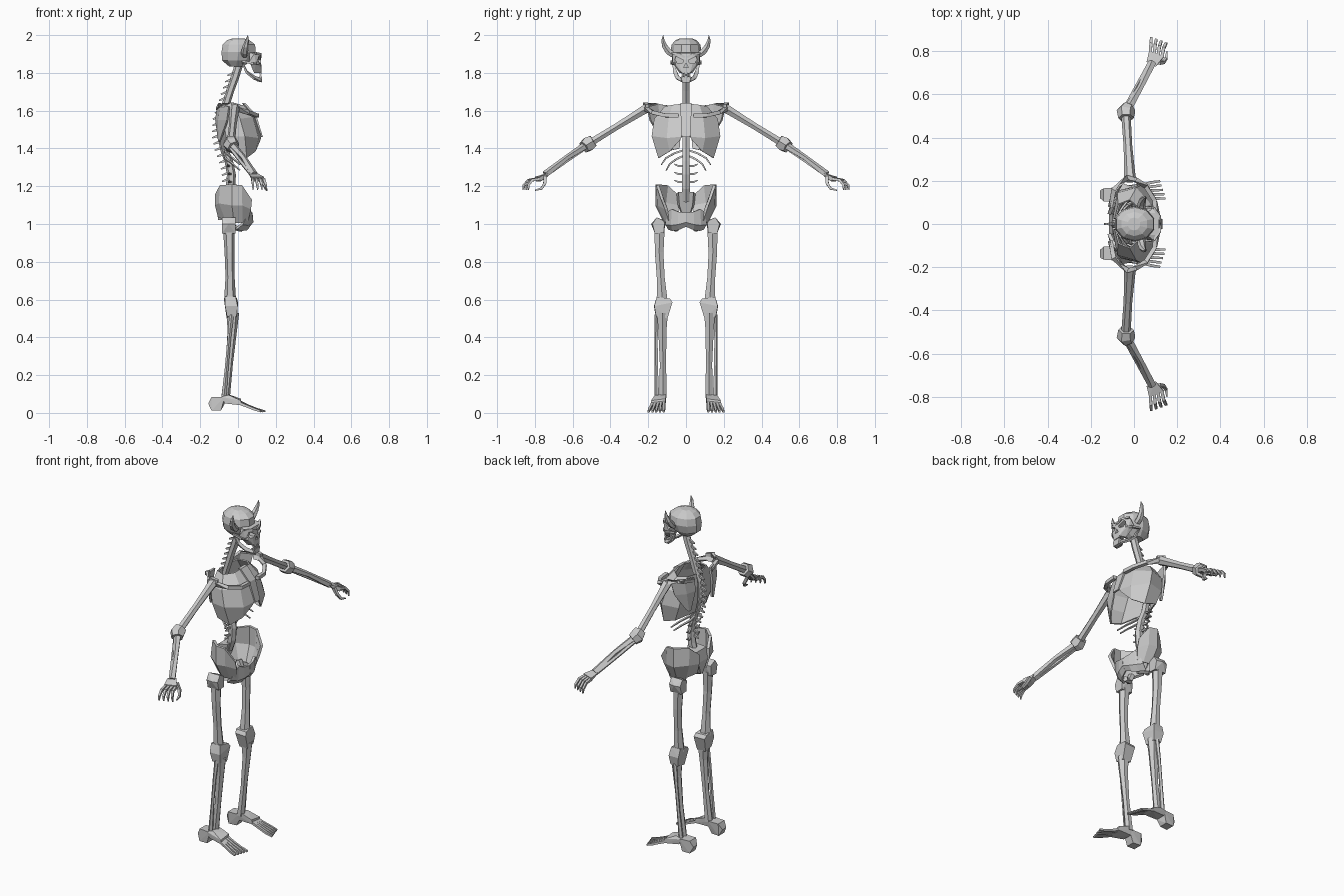
import bpy, bmesh, math
from mathutils import Vector

bone_mat = bpy.data.materials.new("bone_grey")
bone_mat.diffuse_color = (0.6, 0.6, 0.6, 1)


def finish(name, bm, mirror=False, thick=0):
    bmesh.ops.recalc_face_normals(bm, faces=bm.faces)
    me = bpy.data.meshes.new(name)
    bm.to_mesh(me)
    bm.free()
    me.materials.append(bone_mat)
    ob = bpy.data.objects.new(name, me)
    bpy.context.collection.objects.link(ob)
    if thick:
        s = ob.modifiers.new("thickness", 'SOLIDIFY')
        s.thickness, s.offset = thick, 0
    if mirror:
        m = ob.modifiers.new("mirror", 'MIRROR')
        m.use_axis = (False, True, False)
        m.use_mirror_merge = False
    return ob


def skin(bm, rows, closed):
    """Join rows of points with quads."""
    vs = [[bm.verts.new(p) for p in r] for r in rows]
    n = len(vs[0])
    for a, b in zip(vs, vs[1:]):
        for i in range(n if closed else n - 1):
            j = (i + 1) % n
            bm.faces.new((a[i], a[j], b[j], b[i]))
    if closed:
        bm.faces.new(vs[0])
        bm.faces.new(vs[-1])


def shell(name, rows, thick, mirror=True):
    bm = bmesh.new()
    skin(bm, rows, False)
    return finish(name, bm, mirror, thick)


def hull(name, pts, mirror=False, both=False):
    """Convex block; both=True adds the y-mirrored points first."""
    if both:
        pts = pts + [(x, -y, z) for x, y, z in pts]
    bm = bmesh.new()
    for p in pts:
        bm.verts.new(p)
    r = bmesh.ops.convex_hull(bm, input=bm.verts)
    bmesh.ops.delete(bm, geom=list({v for v in r["geom_interior"] if isinstance(v, bmesh.types.BMVert)}), context='VERTS')
    bmesh.ops.dissolve_limit(bm, angle_limit=0.03, verts=bm.verts, edges=bm.edges)
    return finish(name, bm, mirror)


def bone(name, pts, radii, sides=6, mirror=True, flat=1.0):
    """Bone shaft lofted along a path; flat scales the ring's second axis."""
    pts = [Vector(p) for p in pts]
    rows = []
    for i, p in enumerate(pts):
        d = (pts[min(i + 1, len(pts) - 1)] - pts[max(i - 1, 0)]).normalized()
        u = d.cross(Vector((1, 0, 0)) if abs(d.x) < 0.8 else Vector((0, 0, 1))).normalized()
        v = d.cross(u)
        rows.append([p + radii[i] * (math.cos(t) * u + flat * math.sin(t) * v)
                     for t in [2 * math.pi * (k + .5) / sides for k in range(sides)]])
    bm = bmesh.new()
    skin(bm, rows, True)
    return finish(name, bm, mirror)


def cut(ob, cutter):
    cutter.hide_render = True
    cutter.hide_set(True)
    b = ob.modifiers.new("cut", 'BOOLEAN')
    b.operation, b.object, b.solver = 'DIFFERENCE', cutter, 'EXACT'


# --- skull ---
rings = [(1.835, -.01, .04, .04), (1.865, -.005, .083, .066), (1.91, .003, .095, .082),
         (1.95, .005, .09, .076), (1.973, .002, .062, .056), (1.983, 0, .03, .03)]
bm = bmesh.new()
skin(bm, [[(c + a * math.cos(t), b * math.sin(t), z)
           for t in [math.pi * (k + .5) / 5 for k in range(10)]] for z, c, a, b in rings], True)
finish("cranium", bm)

face = hull("face", [(.115, .05, 1.905), (.085, .072, 1.9), (.095, .07, 1.855), (.06, .075, 1.86),
                     (.112, .05, 1.838), (.125, .022, 1.80), (.085, .035, 1.80), (.122, .012, 1.87),
                     (.06, .05, 1.91)], both=True)
cut(face, hull("eye_socket_cutter", [(x, y, z) for x in (.088, .16) for y, z in
                                     ((.014, 1.868), (.018, 1.852), (.045, 1.85), (.058, 1.868), (.055, 1.888))], True))
cut(face, hull("nose_cutter", [(x, y, z) for x in (.095, .16) for y, z in
                               ((0, 1.852), (.013, 1.828), (-.013, 1.828))]))
bone("brow_ridge", [(.118, .006, 1.883), (.118, .035, 1.898), (.092, .075, 1.905)], [.008, .009, .007], 4)
bone("cheekbone", [(.105, .055, 1.85), (.08, .076, 1.85), (.02, .076, 1.862)], [.011, .009, .007], 4)
bone("jaw_branch", [(.025, .066, 1.85), (.045, .058, 1.805), (.085, .045, 1.775), (.118, .022, 1.762)],
     [.008, .014, .014, .013], 4, flat=.6)
hull("chin", [(.128, .026, 1.778), (.128, .02, 1.75), (.105, .03, 1.778), (.1, .024, 1.755)], both=True)
for i in range(6):
    y = (i - 2.5) * .0085
    for nm, z in (("upper_tooth", 1.797), ("lower_tooth", 1.781)):
        hull(nm, [(.115 + a, y + b, z + c) for a in (0, .01) for b in (-.0032, .0032) for c in (-.006, .006)])
bone("horn", [(.035, .068, 1.895), (.035, .092, 1.912), (.04, .112, 1.94), (.048, .122, 1.972), (.052, .121, 2.0)],
     [.018, .019, .016, .01, .001], 6)

# --- spine ---
spine = [(.005, 1.845), (-.015, 1.78), (-.04, 1.71), (-.062, 1.64), (-.085, 1.57), (-.09, 1.48),
         (-.075, 1.40), (-.048, 1.33), (-.035, 1.26), (-.04, 1.19), (-.06, 1.12)]
bone("spine", [(x, 0, z) for x, z in spine],
     [.022, .022, .021, .021, .02, .02, .021, .022, .024, .025, .02], 6, False)


def spine_x(z):
    for (x0, z0), (x1, z1) in zip(spine, spine[1:]):
        if z <= z0 and z >= z1:
            return x0 + (x1 - x0) * (z0 - z) / (z0 - z1)


for i in range(18):
    z = 1.80 - i * .033
    x = spine_x(z)
    bone("back_spike", [(x - .01, 0, z), (x - .048, 0, z - .014)], [.011, .005], 4, False)
for z in (1.315, 1.272, 1.23):
    x = spine_x(z)
    bone("side_spike", [(x, .012, z - .008), (x - .01, .04, z - .008), (x - .01, .062, z + .002)], [.008, .007, .004], 4)

# --- rib cage, open below ---
shell("rib_cage", [
    [(.03, .012, 1.635), (.025, .07, 1.628), (-.02, .11, 1.62), (-.07, .09, 1.625), (-.085, .025, 1.62)],
    [(.085, .018, 1.57), (.075, .09, 1.565), (.01, .165, 1.555), (-.075, .14, 1.55), (-.095, .025, 1.55)],
    [(.12, .022, 1.462), (.105, .10, 1.455), (.035, .178, 1.465), (-.06, .155, 1.46), (-.095, .03, 1.46)],
    [(.115, .032, 1.445), (.09, .085, 1.385), (.045, .143, 1.35), (-.03, .145, 1.375), (-.085, .035, 1.40)]], .008)
hull("breastbone", [(.022, .03, 1.64), (.04, .03, 1.64), (.075, .028, 1.575), (.097, .028, 1.575),
                    (.12, .022, 1.46), (.132, .022, 1.46)], both=True)
for dz, r in ((0, 1), (-.03, .8)):
    bone("floating_rib", [(-.07, .015, 1.39 + dz), (-.065, .06 * r, 1.375 + dz), (-.03, .105 * r, 1.35 + dz),
                          (.01, .13 * r, 1.315 + dz)], [.007, .007, .006, .004], 4)

# --- shoulders ---
bone("collarbone", [(-.01, .215, 1.61), (.055, .175, 1.59), (.095, .11, 1.575), (.10, .04, 1.575)],
     [.017, .014, .014, .015], 4)
shell("shoulder_blade", [
    [(-.105, .075, 1.625), (-.09, .15, 1.635), (-.045, .205, 1.62)],
    [(-.115, .08, 1.55), (-.10, .14, 1.55), (-.055, .19, 1.55)],
    [(-.10, .10, 1.44), (-.098, .115, 1.435), (-.09, .13, 1.45)]], .012)
bone("shoulder_ridge", [(-.11, .08, 1.61), (-.095, .16, 1.63), (-.03, .215, 1.63), (.01, .205, 1.625)],
     [.01, .014, .018, .012], 4)

# --- arms ---
S, E, W = Vector((-.018, .205, 1.615)), Vector((-.038, .515, 1.425)), Vector((.085, .745, 1.262))
bone("upper_arm", [S, S.lerp(E, .12), S.lerp(E, .5), E], [.028, .025, .02, .022], 6)
bone("elbow", [E.lerp(S, .08), E + Vector((0, .005, -.003)), E.lerp(W, .11)], [.036, .043, .034], 6)
bone("forearm_outer", [E, E.lerp(W, .5) + Vector((.006, 0, .008)), W], [.022, .015, .02], 5)
bone("forearm_inner", [E + Vector((-.01, 0, -.008)), E.lerp(W, .5) + Vector((-.012, 0, -.008)),
                       W + Vector((-.008, 0, -.005))], [.014, .011, .013], 5)
hull("palm", [(.058, .75, 1.265), (.10, .728, 1.27), (.072, .765, 1.238), (.11, .745, 1.24),
              (.07, .80, 1.25), (.138, .775, 1.25), (.075, .795, 1.225), (.138, .77, 1.225)], True)
for i in range(4):
    t = i / 3
    bone("finger", [(.076 + .052 * t, .79 - .02 * t, 1.24), (.078 + .06 * t, .835 - .02 * t, 1.232),
                    (.08 + .068 * t, .86 - .025 * t, 1.205), (.08 + .072 * t, .863 - .03 * t, 1.18)],
         [.010, .010, .008, .004], 4)
bone("thumb", [(.115, .745, 1.25), (.135, .748, 1.215), (.148, .765, 1.188), (.153, .80, 1.178)],
     [.012, .011, .009, .004], 4)

# --- pelvis ---
shell("hip_wing", [
    [(-.115, .045, 1.155), (-.09, .10, 1.205), (-.03, .155, 1.21), (.02, .15, 1.205), (.07, .125, 1.13)],
    [(-.115, .045, 1.10), (-.095, .11, 1.11), (-.03, .155, 1.10), (.02, .145, 1.10), (.065, .105, 1.08)],
    [(-.10, .04, 1.04), (-.06, .085, 1.02), (-.02, .11, 1.01), (.02, .10, 1.01), (.05, .085, 1.02)]], .016)
shell("hip_ring", [
    [(.05, .10, 1.06), (.055, .075, 1.08), (.065, .04, 1.065), (.07, 0, 1.06)],
    [(.02, .105, 1.0), (.05, .075, .995), (.065, .04, 1.0), (.075, 0, 1.01)],
    [(-.01, .09, .975), (.02, .07, .968), (.045, .04, .972), (.055, 0, .99)]], .014)
bone("seat_bone", [(-.05, .08, 1.03), (-.03, .075, .985), (.02, .05, .972)], [.018, .018, .015], 5)
hull("tailbone", [(-.04, .04, 1.17), (-.10, .05, 1.16), (-.115, .045, 1.10), (-.06, .035, 1.10),
                  (-.105, .01, 1.02), (-.085, .01, 1.02)], both=True)

# --- legs ---
hull("hip_joint", [(x, y, z) for x, w in ((-.085, .8), (-.05, 1), (-.012, .8)) for y, z in
                   ((.145 - .04 * w, 1.015), (.155, 1.035), (.145 + .04 * w, 1.0), (.165, .95), (.118, .952))], True)
bone("thigh", [(-.048, .14, .97), (-.045, .142, .85), (-.042, .134, .72), (-.042, .125, .59)],
     [.031, .026, .024, .032], 6)
hull("knee", [(-.075, .09, .605), (-.005, .085, .605), (-.07, .155, .615), (-.012, .155, .615),
              (-.07, .075, .585), (.0, .072, .585), (-.068, .17, .565), (-.002, .168, .565),
              (-.06, .10, .50), (-.005, .098, .50), (-.058, .16, .51), (-.008, .158, .51)], True)
bone("shin", [(-.028, .125, .53), (-.03, .125, .44), (-.046, .122, .26), (-.066, .122, .08)],
     [.034, .025, .019, .023], 6)
bone("calf_bone", [(-.034, .153, .52), (-.046, .158, .40), (-.06, .157, .24), (-.075, .153, .075)],
     [.013, .01, .01, .014], 5)

# --- feet ---
hull("heel", [(-.158, .12, .05), (-.158, .155, .05), (-.14, .105, .085), (-.14, .165, .085), (-.14, .11, .012),
              (-.14, .165, .012), (-.09, .115, .012), (-.09, .165, .012), (-.07, .105, .085), (-.07, .17, .085),
              (-.07, .11, .05)], True)
hull("instep", [(-.09, .105, .085), (-.09, .17, .085), (-.05, .105, .098), (-.05, .165, .095), (.015, .108, .075),
                (.015, .185, .065), (.02, .108, .05), (.02, .185, .04), (-.07, .11, .05), (-.07, .17, .05)], True)
for i in range(5):
    t = i / 4
    bone("toe", [(.005, .117 + .058 * t, .06 - .008 * t), (.055, .118 + .068 * t, .038 - .006 * t),
                 (.10 - .015 * t, .118 + .075 * t, .02), (.145 - .025 * t, .118 + .08 * t, .008)],
         [.011, .009, .009, .007], 4)
